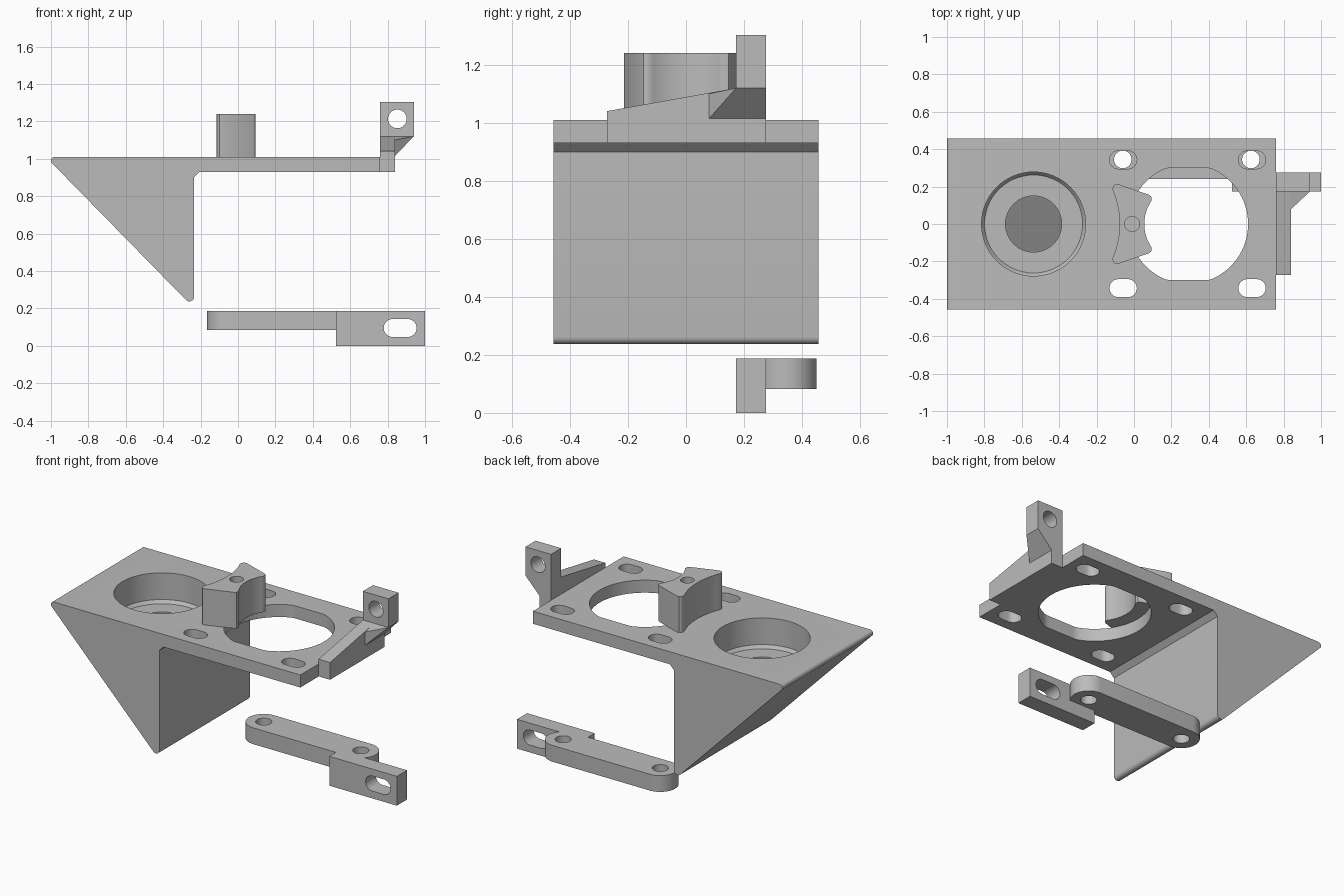
import bpy, bmesh
from math import sin, cos, pi
from mathutils import Vector

old = bpy.data.objects.get("Cube")
if old:
    bpy.data.objects.remove(old, do_unlink=True)

grey = bpy.data.materials.new("plain grey")
grey.use_nodes = True
grey.diffuse_color = (0.5, 0.5, 0.5, 1)
grey.node_tree.nodes["Principled BSDF"].inputs["Base Color"].default_value = (0.5, 0.5, 0.5, 1)


def finish(name, bm):
    bmesh.ops.recalc_face_normals(bm, faces=bm.faces)
    mesh = bpy.data.meshes.new(name)
    bm.to_mesh(mesh)
    bm.free()
    mesh.materials.append(grey)
    obj = bpy.data.objects.new(name, mesh)
    bpy.context.collection.objects.link(obj)
    return obj


def loft(name, rings):
    """Skin a list of equal rings and cap both ends."""
    bm = bmesh.new()
    loops = [[bm.verts.new(p) for p in ring] for ring in rings]
    for low, high in zip(loops, loops[1:]):
        for i in range(len(low)):
            bm.faces.new((low[i - 1], low[i], high[i], high[i - 1]))
    bm.faces.new(loops[0])
    bm.faces.new(loops[-1])
    return finish(name, bm)


def prism(name, pts, axis, a, b):
    """Extrude a 2D outline along an axis from a to b."""
    place = {"x": lambda u, v, t: (t, u, v),
             "y": lambda u, v, t: (u, t, v),
             "z": lambda u, v, t: (u, v, t)}[axis]
    return loft(name, [[place(u, v, t) for u, v in pts] for t in (a, b)])


def arc(cx, cy, r, start, end, n=12):
    return [(cx + r * cos(start + (end - start) * i / n),
             cy + r * sin(start + (end - start) * i / n)) for i in range(n + 1)]


def circle(cx, cy, r, n=64):
    return arc(cx, cy, r, 0, 2 * pi, n)[:-1]


def stadium(x0, x1, cy, r):
    return arc(x1, cy, r, -pi / 2, pi / 2, 20) + arc(x0, cy, r, pi / 2, 3 * pi / 2, 20)


def combine(obj, tools, operation):
    bpy.context.view_layer.objects.active = obj
    for tool in tools:
        tool.hide_render = True
        mod = obj.modifiers.new("combine", "BOOLEAN")
        mod.operation, mod.solver, mod.object = operation, "EXACT", tool
        bpy.ops.object.modifier_apply(modifier=mod.name)
        bpy.data.objects.remove(tool, do_unlink=True)


def smooth(obj):
    bpy.ops.object.select_all(action="DESELECT")
    obj.select_set(True)
    bpy.context.view_layer.objects.active = obj
    bpy.ops.object.shade_smooth_by_angle(angle=pi / 6)


# Top plate with the wedge below it, rounded at its two sharp edges
outline = ([(0.76, 1.01)] + arc(-0.98, 0.99, 0.02, pi / 2, pi * 1.25, 8)
           + arc(-0.26, 0.262, 0.025, pi * 1.25, 2 * pi, 8)
           + [(-0.235, 0.90), (-0.205, 0.93), (0.76, 0.93)])
bracket = prism("wedge_bracket", outline, "y", -0.457, 0.457)

# Large opening with flattened front and back, four slots
opening = [(x, max(-0.3, min(0.3, y))) for x, y in circle(0.29, 0, 0.32, 96)]
cuts = [prism("opening_cutter", opening, "z", 0.85, 1.1)]
for x in (-0.058, 0.631):
    for y in (-0.343, 0.343):
        cuts.append(prism("slot_cutter", stadium(x - 0.025, x + 0.025, y, 0.048), "z", 0.85, 1.1))

# Round pocket, and a smaller well whose floor follows the wedge slope
cuts.append(loft("pocket_cutter", [[(x, y, z) for x, y in circle(-0.537, 0, r)]
                                   for z, r in ((1.1, 0.278), (0.84, 0.278), (0.82, 0.262))]))
well = circle(-0.537, 0, 0.15)
cuts.append(loft("well_cutter", [[(x, y, 0.9) for x, y in well],
                                 [(x, y, 0.02 - x) for x, y in well]]))
combine(bracket, cuts, "DIFFERENCE")
smooth(bracket)

# Clamp block with two hollowed sides and a blind hole
half = arc(0.275, 0, 0.22, pi, pi - 0.6, 10)                       # right hollow
half += [(0.094, 0.135), (0.092, 0.147), (0.08, 0.156)]            # right corner
half += [(-0.085, 0.213), (-0.1, 0.214), (-0.112, 0.203), (-0.115, 0.19)]
half += arc(-0.537, 0, 0.46, 0.4, 0, 10)                           # left hollow
clamp_outline = half + [(x, -y) for x, y in reversed(half[1:-1])]
clamp = prism("clamp_block", clamp_outline, "z", 1.01, 1.24)
combine(clamp, [prism("clamp_hole_cutter", circle(-0.01, 0, 0.04, 32), "z", 1.1, 1.3)], "DIFFERENCE")
smooth(clamp)

# Side rail with sloping top, its lug and the gusset carrying the lug
rail = prism("side_rail", [(-0.272, 0.93), (0.275, 0.93), (0.275, 1.12),
                           (0.175, 1.12), (-0.272, 1.04)], "x", 0.76, 0.84)
lug = prism("lug", [(0.76, 1.12), (0.94, 1.12), (0.94, 1.303), (0.76, 1.303)], "y", 0.173, 0.275)
bm = bmesh.new()
for p in ((0.84, 0.08, 1.015), (0.84, 0.08, 1.1), (0.84, 0.275, 1.015), (0.84, 0.275, 1.12),
          (0.84, 0.173, 1.12), (0.94, 0.173, 1.12), (0.94, 0.275, 1.12)):
    bm.verts.new(Vector(p))
bmesh.ops.convex_hull(bm, input=bm.verts)
gusset = finish("gusset", bm)
combine(rail, [gusset, lug], "UNION")
combine(rail, [prism("lug_hole_cutter", circle(0.852, 1.213, 0.05, 40), "y", 0.1, 0.35)], "DIFFERENCE")
smooth(rail)

# Loose lower arm: round-ended bar joined to a slotted end block
arm = prism("lower_arm", stadium(-0.06, 0.625, 0.345, 0.105), "z", 0.083, 0.187)
end_block = prism("end_block", [(0.523, 0), (1, 0), (1, 0.187), (0.523, 0.187)], "y", 0.173, 0.275)
combine(arm, [end_block], "UNION")
arm_cuts = [prism("arm_hole_cutter", circle(x, 0.345, 0.047, 40), "z", 0.02, 0.3)
            for x in (-0.06, 0.625)]
arm_cuts.append(prism("end_slot_cutter", stadium(0.827, 0.907, 0.095, 0.048), "y", 0.1, 0.35))
combine(arm, arm_cuts, "DIFFERENCE")
smooth(arm)
